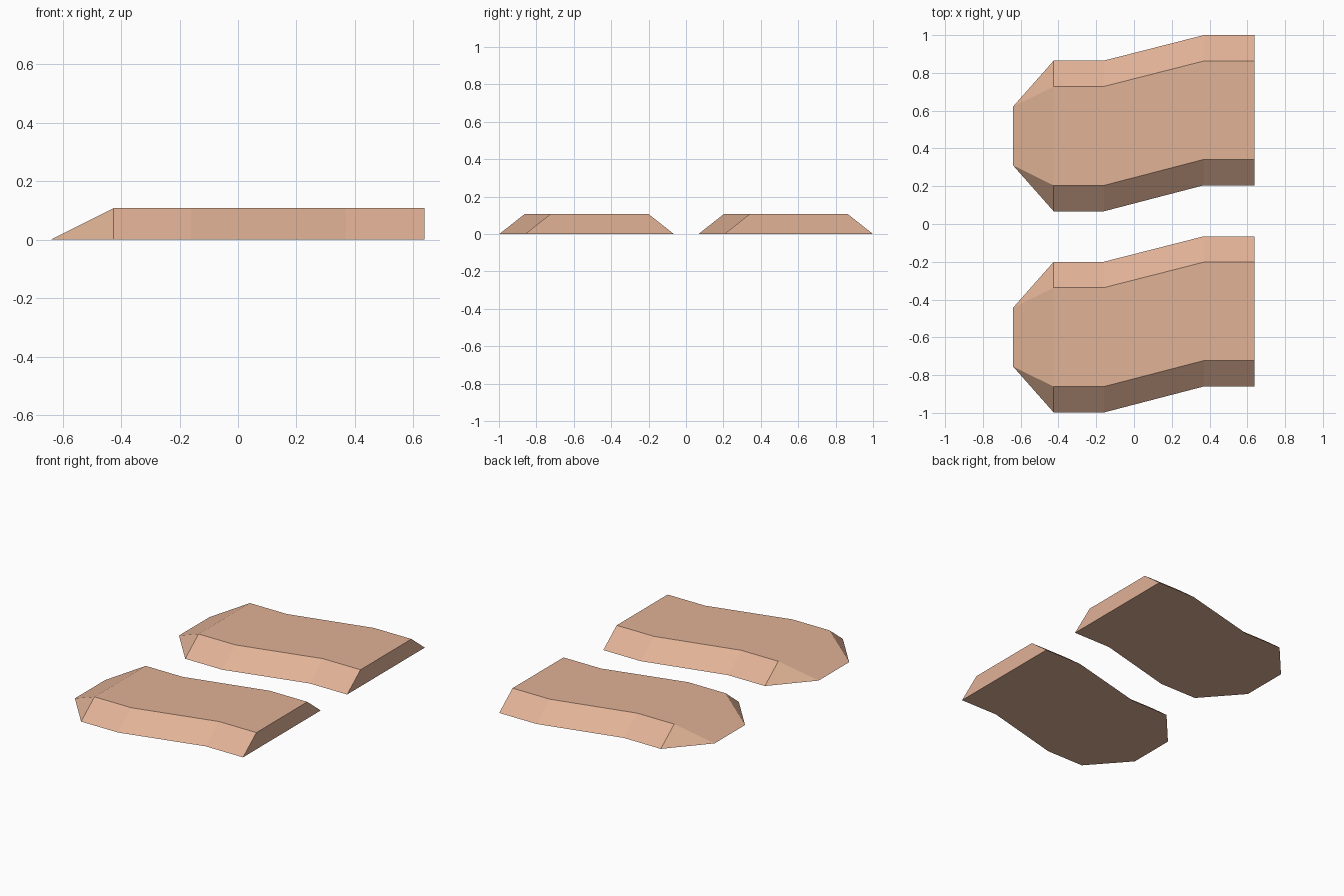
import bpy, bmesh

if "Cube" in bpy.data.objects:
    bpy.data.objects.remove(bpy.data.objects["Cube"])

HEIGHT = 0.108
SPACING = 1.065   # distance between the two matching soles
INSET = 0.137     # how far the top edge sits inside the bottom edge

skin = bpy.data.materials.new("warm tan")
skin.diffuse_color = (0.75, 0.445, 0.305, 1)
skin.use_nodes = True
skin.node_tree.nodes["Principled BSDF"].inputs["Base Color"].default_value = skin.diffuse_color

# Cross-section stations: x, low y, high y of the bottom edge
STATIONS = [(-0.425, 0.067, 0.865), (-0.16, 0.067, 0.865),
            (0.37, 0.205, 1.0), (0.638, 0.205, 1.0)]
TIP = (-0.64, 0.31, 0.622)


def make_sole(name, dy):
    bm = bmesh.new()
    # Thin front edge lying on the ground
    x, lo, hi = TIP
    t0, t1 = (bm.verts.new((x, y + dy, 0)) for y in (lo, hi))
    # Trapezoid rings: bottom low, top low, top high, bottom high
    rings = []
    for x, lo, hi in STATIONS:
        rings.append([bm.verts.new((x, y + dy, z)) for y, z in
                      ((lo, 0), (lo + INSET, HEIGHT), (hi - INSET, HEIGHT), (hi, 0))])
    # Sloped tip
    a, b, c, d = rings[0]
    for face in ((t0, a, b), (t0, b, c, t1), (t1, c, d), (t0, t1, d, a)):
        bm.faces.new(face)
    # Body between rings
    for r, s in zip(rings, rings[1:]):
        for i in range(4):
            j = (i + 1) % 4
            bm.faces.new((r[i], s[i], s[j], r[j]))
    # Flat end
    bm.faces.new(rings[-1])
    bmesh.ops.recalc_face_normals(bm, faces=bm.faces)
    mesh = bpy.data.meshes.new(name)
    bm.to_mesh(mesh)
    bm.free()
    mesh.materials.append(skin)
    bpy.context.collection.objects.link(bpy.data.objects.new(name, mesh))


make_sole("back_sole", 0)
make_sole("front_sole", -SPACING)
